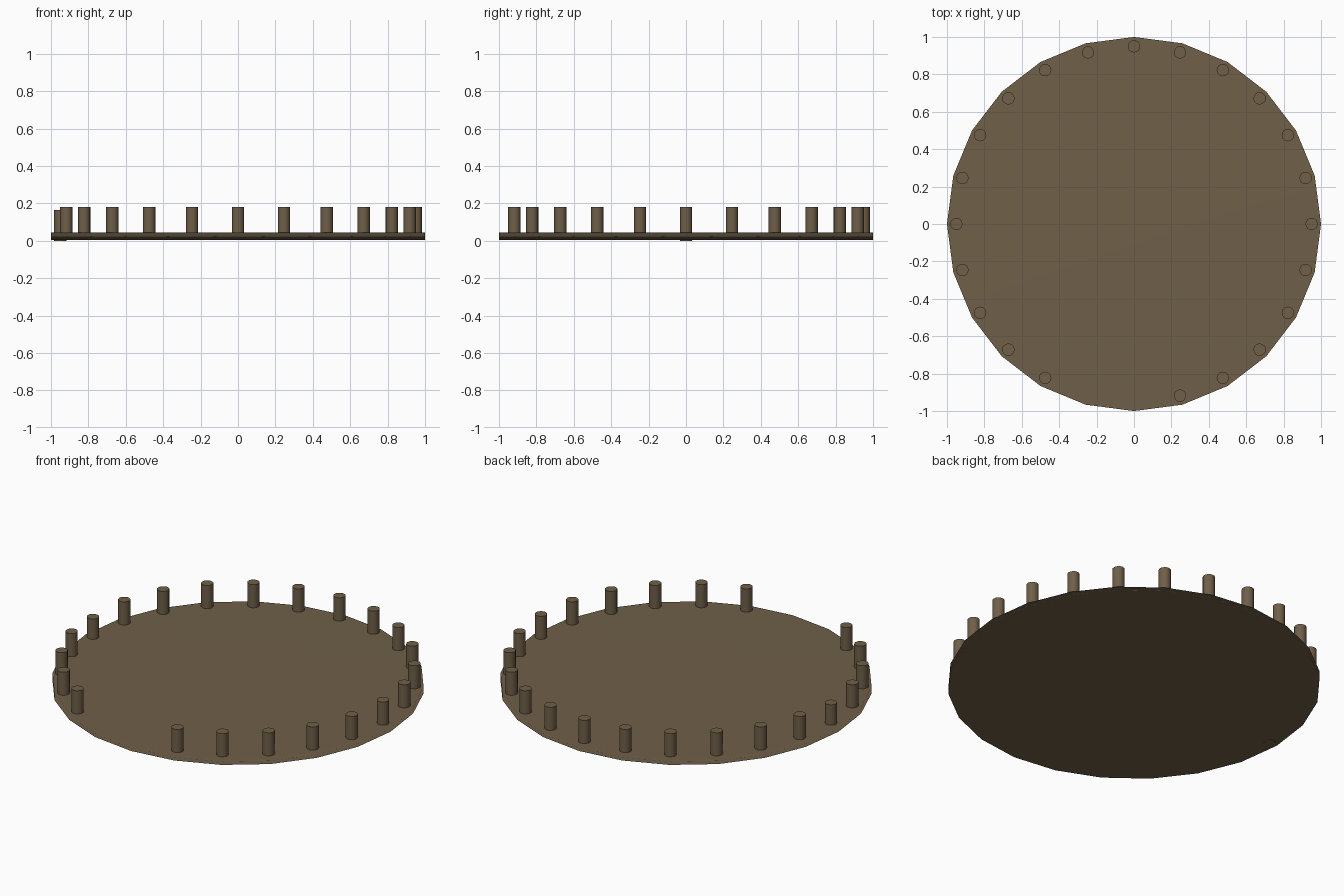
import bpy, bmesh, math
from mathutils import Matrix

if "Cube" in bpy.data.objects:
    bpy.data.objects.remove(bpy.data.objects["Cube"])

wood = bpy.data.materials.new("brown wood")
wood.diffuse_color = (0.16, 0.115, 0.066, 1)
wood.use_nodes = True
wood.node_tree.nodes["Principled BSDF"].inputs["Base Color"].default_value = wood.diffuse_color


def cylinder(name, sides, radius, z0, z1, x=0.0, y=0.0, spin=0.0):
    """Capped upright cylinder from z0 to z1."""
    bm = bmesh.new()
    bmesh.ops.create_cone(bm, cap_ends=True, segments=sides,
                          radius1=radius, radius2=radius, depth=z1 - z0,
                          matrix=Matrix.Rotation(spin, 4, 'Z'))
    me = bpy.data.meshes.new(name)
    bm.to_mesh(me)
    bm.free()
    me.materials.append(wood)
    me.shade_smooth()
    ob = bpy.data.objects.new(name, me)
    ob.location = (x, y, (z0 + z1) / 2)
    bpy.context.collection.objects.link(ob)
    return ob


# Round platform: soft rim shading dominated by the large flat faces
deck = cylinder("platform", 24, 1.0, 0.004, 0.044)
soft = deck.modifiers.new("soft rim", 'WEIGHTED_NORMAL')
soft.mode = 'FACE_AREA'
soft.weight = 50

# Ring of posts, one at each corner, with a two-post entrance gap at the front
GAP = (17, 18)
LOW = 12  # the post on the left sits slightly deeper
for i in range(24):
    if i in GAP:
        continue
    a = math.radians(15 * i)
    drop = 0.016 if i == LOW else 0.0
    post = cylinder(f"post_{i:02d}", 16, 0.033, 0.016 - drop, 0.181 - drop,
                    0.95 * math.cos(a), 0.95 * math.sin(a))
    post.data.set_sharp_from_angle(angle=math.radians(40))
